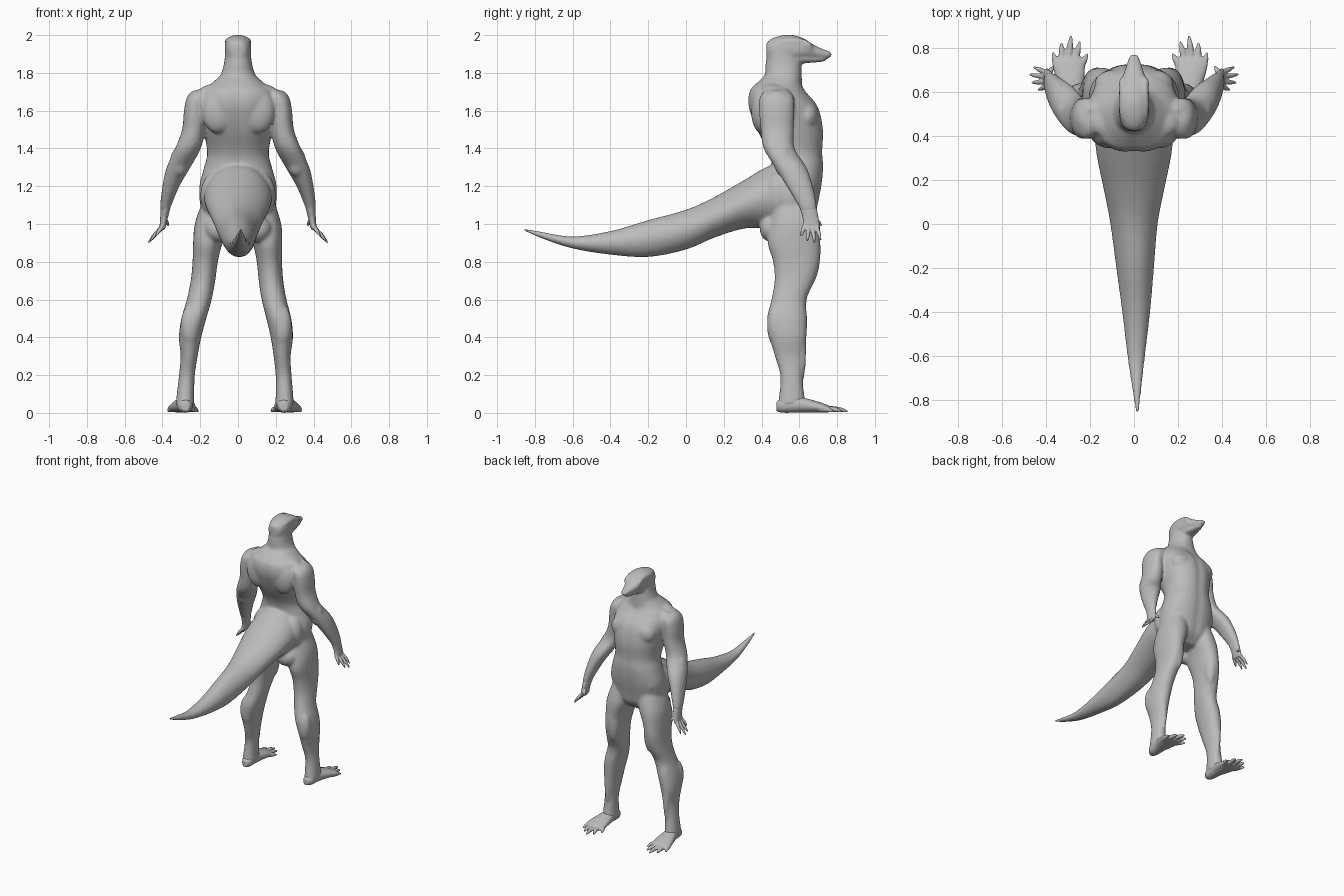
import bpy
import bmesh
from math import cos, sin, pi, exp, copysign
from mathutils import Matrix, Vector

cube = bpy.data.objects.get("Cube")
if cube:
    bpy.data.objects.remove(cube)

CM = 0.01  # tables below are in hundredths of a unit

skin = bpy.data.materials.new("grey_skin")
skin.use_nodes = True
GREY = (0.5, 0.5, 0.5, 1)
skin.diffuse_color = GREY
skin.node_tree.nodes["Principled BSDF"].inputs["Base Color"].default_value = GREY


def spline(rows, steps=4):
    """Resample a table of sections along a smooth curve."""
    rows = [Vector(r) for r in rows]
    out = []
    for i in range(len(rows) - 1):
        a, b, c, d = (rows[max(i - 1, 0)], rows[i], rows[i + 1],
                      rows[min(i + 2, len(rows) - 1)])
        for k in range(steps):
            t = k / steps
            out.append(b + (c - a) * (t / 2)
                       + (a * 2 - b * 5 + c * 4 - d) * (t * t / 2)
                       + (b * 3 - a - c * 3 + d) * (t ** 3 / 2))
    return out + [rows[-1]]


def loft(bm, axis, rows, side=1, lean=0, groove=0, power=0.92, sides=32):
    """Skin oval sections; each row is (along, x, other, radius x, radius other)."""
    rings = []
    for along, x, other, rx, ro in spline(rows):
        ring = []
        for k in range(sides):
            a = 2 * pi * k / sides
            u = copysign(abs(cos(a)) ** power, cos(a))
            v = copysign(abs(sin(a)) ** power, sin(a))
            v *= 1 - groove * exp(-(u / 0.16) ** 2)
            px, po = side * x + u * max(rx, 0.2), other + v * max(ro, 0.2)
            p = (px, po, along) if axis == "z" else (px, along, po)
            co = Vector(p) * CM
            co.x -= lean * (1 - co.z)
            ring.append(bm.verts.new(co))
        rings.append(ring)
    for low, high in zip(rings, rings[1:]):
        for k in range(sides):
            n = (k + 1) % sides
            bm.faces.new((low[k], low[n], high[n], high[k]))
    bm.faces.new(rings[0][::-1])
    bm.faces.new(rings[-1])


def blob(bm, centre, radii, side=1, lean=0):
    """An ellipsoid of muscle or bone."""
    x, y, z = centre
    at = Vector((side * x * CM - lean * (1 - z * CM), y * CM, z * CM))
    size = Matrix.Diagonal(Vector(radii) * CM).to_4x4()
    bmesh.ops.create_uvsphere(bm, u_segments=24, v_segments=16, radius=1,
                              matrix=Matrix.Translation(at) @ size)


def digit(bm, start, end, r0, r1, side, lean=0):
    """A clawed finger or toe, thick at the knuckle and pointed at the tip."""
    a, b = (Vector((side * p[0], p[1], p[2])) * CM for p in (start, end))
    shift = Vector((-lean, 0, 0))
    a, b = a + shift, b + shift
    mid = a.lerp(b, 0.6) + Vector((0, 0, 0.004))
    for p, q, s, t in ((a, mid, r0, r0 * 0.85), (mid, b, r0 * 0.85, r1)):
        turn = (q - p).to_track_quat("Z", "Y").to_matrix().to_4x4()
        bmesh.ops.create_cone(bm, cap_ends=True, segments=14, radius1=s * CM,
                              radius2=t * CM, depth=(q - p).length,
                              matrix=Matrix.Translation((p + q) / 2) @ turn)
        bmesh.ops.create_uvsphere(bm, u_segments=12, v_segments=8, radius=s * CM,
                                  matrix=Matrix.Translation(p))


def finish(name, bm, voxel, smooth):
    """Fuse the overlapping forms into one smooth skin."""
    bmesh.ops.recalc_face_normals(bm, faces=bm.faces)
    mesh = bpy.data.meshes.new(name)
    bm.to_mesh(mesh)
    bm.free()
    mesh.materials.append(skin)
    obj = bpy.data.objects.new(name, mesh)
    bpy.context.collection.objects.link(obj)
    fuse = obj.modifiers.new("fuse", "REMESH")
    fuse.mode = "VOXEL"
    fuse.voxel_size = voxel
    fuse.use_smooth_shade = True
    soften = obj.modifiers.new("soften", "SMOOTH")
    soften.factor = 0.5
    soften.iterations = smooth


body = bmesh.new()

# Torso from crotch to the base of the neck
loft(body, "z", [
    (96, 0, 56, 8, 6), (102, 0, 56, 17, 12), (110, 0, 56, 20, 14),
    (120, 0, 58, 20.5, 14), (130, 0, 59, 18, 14), (138, 0, 58, 16.3, 14.5),
    (150, 0, 55, 18.5, 18), (162, 0, 51.5, 20.5, 18.8), (170, 0, 48.5, 19, 15.3),
    (174, 0, 49, 14.5, 12.5), (178, 0, 51, 10, 10)],
    groove=0.05, power=0.9)

# Neck
loft(body, "z", [
    (168, 0, 50, 14, 12), (174, 0, 50, 12, 11.5), (179, 0, 51.5, 9.2, 9.8),
    (185, 0, 51.5, 7.4, 9.4), (193, 0, 51, 6.7, 7.6)])

# Head and upper snout
loft(body, "y", [
    (42.5, 0, 192, 3, 4), (45, 0, 192, 5.5, 6), (50, 0, 192.5, 6.8, 7.2),
    (56, 0, 193, 7, 7.1), (62, 0, 192.8, 6.6, 5.6), (67, 0, 191.6, 5.2, 3.7),
    (72, 0, 190.3, 3.6, 2.5), (76, 0, 189.7, 2.4, 1.7), (77.3, 0, 189.6, 1.2, 0.8)],
    power=0.85)

# Lower jaw
loft(body, "y", [
    (50, 0, 187.5, 5.5, 3), (60, 0, 187.3, 5.2, 2.4), (68, 0, 187.1, 3.5, 1.6),
    (73, 0, 187.2, 2.3, 1.3), (74.5, 0, 187.4, 1.4, 0.8)])

# Tail, rising into the small of the back
loft(body, "y", [
    (62, 0, 118, 12, 14), (52, 0, 116, 17, 16.5), (43, 0, 114, 18, 16.8),
    (31, 0, 110.5, 17, 13.2), (15, 0, 103.5, 13.7, 11), (0, 0, 97, 10.8, 10.8),
    (-20, 0.5, 92.3, 8.6, 10), (-40, 1, 90, 6.4, 6.4), (-60, 1, 90.2, 4.1, 3.3),
    (-76, 1.3, 94, 2.1, 1.9), (-86.3, 1.5, 97.2, 0.8, 0.7)],
    groove=0.03, power=1.08)

ARM = [
    (171, 18, 48, 4, 6), (167, 21, 48, 6, 9), (160, 23, 48, 5.6, 9.3),
    (150, 23.5, 48.3, 6.1, 8.8), (140, 26.5, 49.3, 6.8, 8.2),
    (130, 31.5, 55.5, 6.3, 8.3), (120, 35.5, 60.2, 4.5, 7),
    (110, 38.2, 64.2, 3, 5), (106, 38.8, 65, 2, 4)]

HAND = [
    (113, 37.4, 63, 2.2, 4), (108, 38.4, 64.8, 2.5, 4.4), (103, 39.2, 66, 2, 4.2),
    (99, 39.8, 66.3, 1.7, 4.5), (97, 40.2, 66.4, 1.2, 3.8)]

LEG = [
    (112, 11, 57, 8, 11), (100, 13.5, 57.5, 9.4, 13.3), (90, 15.8, 57.2, 7.8, 14),
    (80, 17, 58.5, 6.7, 12.4), (70, 18, 57.5, 6.5, 10.6), (60, 19.8, 54.5, 6.6, 9.3),
    (50, 22.5, 53.5, 6.6, 10.6), (40, 24.3, 54, 5.9, 9.8), (30, 24.6, 54.8, 4.5, 7.8),
    (20, 25.6, 55.8, 4.2, 5.9), (10, 26.2, 56, 4.6, 6.6), (4, 26.4, 56, 4.9, 7.6)]

FOOT = [
    (47.8, 26, 3.4, 2, 2.4), (51, 26.3, 3.9, 3.9, 3.8), (58, 26.6, 4.4, 4.6, 4.3),
    (66, 27.3, 3.6, 6.4, 3.5), (73, 28, 2.5, 7.4, 2.4), (76, 28, 2, 6.4, 1.6)]

# Muscles and bony landmarks: centre, radii
UPPER = [
    ((8.5, 64, 157), (9.5, 6.3, 8)),      # chest
    ((10.5, 40, 160), (9, 5.6, 12)),      # shoulder blade
    ((21.8, 48, 163), (6.2, 9, 8)),       # shoulder cap
    ((12, 52, 170.2), (11, 2.5, 2)),      # collar bone
    ((10, 46, 171), (10, 7, 3.4)),        # neck slope
    ((4.5, 68, 129), (6, 4.2, 12)),       # belly
    ((13, 62.5, 119), (6, 6, 8)),         # hip bone
    ((11, 49, 115), (9, 8, 13)),          # buttock
    ((9.5, 45, 97.5), (8, 6, 7)),         # root of the hamstring
    ((31, 51.5, 133), (5, 5, 8)),         # elbow
    ((5.2, 56, 196.5), (1.8, 9, 2.2)),    # skull ridge
    ((5.2, 64, 195), (2, 3, 1.7)),        # brow
    ((5.3, 65.5, 193), (1.3, 1.5, 1.3)),  # eye
    ((2, 74, 190.7), (0.9, 1.2, 0.8))]    # nostril
LOWER = [
    ((15.5, 65, 84), (4.8, 6, 17)),       # front thigh
    ((19.5, 58, 88), (4, 8, 19)),         # outer thigh
    ((20, 60.5, 60), (4, 3.5, 6)),        # kneecap
    ((24.5, 47.5, 46), (5, 4.6, 11)),     # calf
    ((25, 61.5, 36), (2.4, 2.2, 20))]     # shin

FINGERS = [((39.8, 62.8, 99), (43.5, 61, 93.5)), ((40.4, 64.8, 98), (46.5, 64.3, 91)),
           ((40.4, 67, 98), (47.5, 68, 90)), ((40, 69, 99), (45.5, 71.3, 91.5)),
           ((38.8, 68, 102.5), (36.8, 71.8, 99))]
TOES = [((22.8, 71, 2.2), (19.3, 77.5, 0.8)), ((25.2, 73.5, 2.2), (22.8, 83, 0.8)),
        ((28, 74.5, 2.2), (26.8, 85.8, 0.8)), ((30.8, 73.5, 2.2), (31.2, 82.5, 0.8)),
        ((33, 71, 2.1), (35.2, 78, 0.8))]
LEAN = 0.018  # the stance is set slightly to one side

for side, label in ((1, "left"), (-1, "right")):
    # Arms, legs and muscles join the body
    loft(body, "z", ARM, side)
    loft(body, "z", LEG, side, LEAN)
    for centre, radii in UPPER:
        blob(body, centre, radii, side)
    for centre, radii in LOWER:
        blob(body, centre, radii, side, LEAN)

    # Hand with spread fingers and thumb
    hand = bmesh.new()
    loft(hand, "z", HAND, side)
    for start, end in FINGERS:
        digit(hand, start, end, 1.25, 0.45, side)
    finish(label + "_hand", hand, 0.004, 3)

    # Foot with five clawed toes
    foot = bmesh.new()
    loft(foot, "y", FOOT, side, LEAN)
    for start, end in TOES:
        digit(foot, start, end, 1.7, 0.5, side, LEAN)
    finish(label + "_foot", foot, 0.005, 3)

finish("body", body, 0.008, 14)
